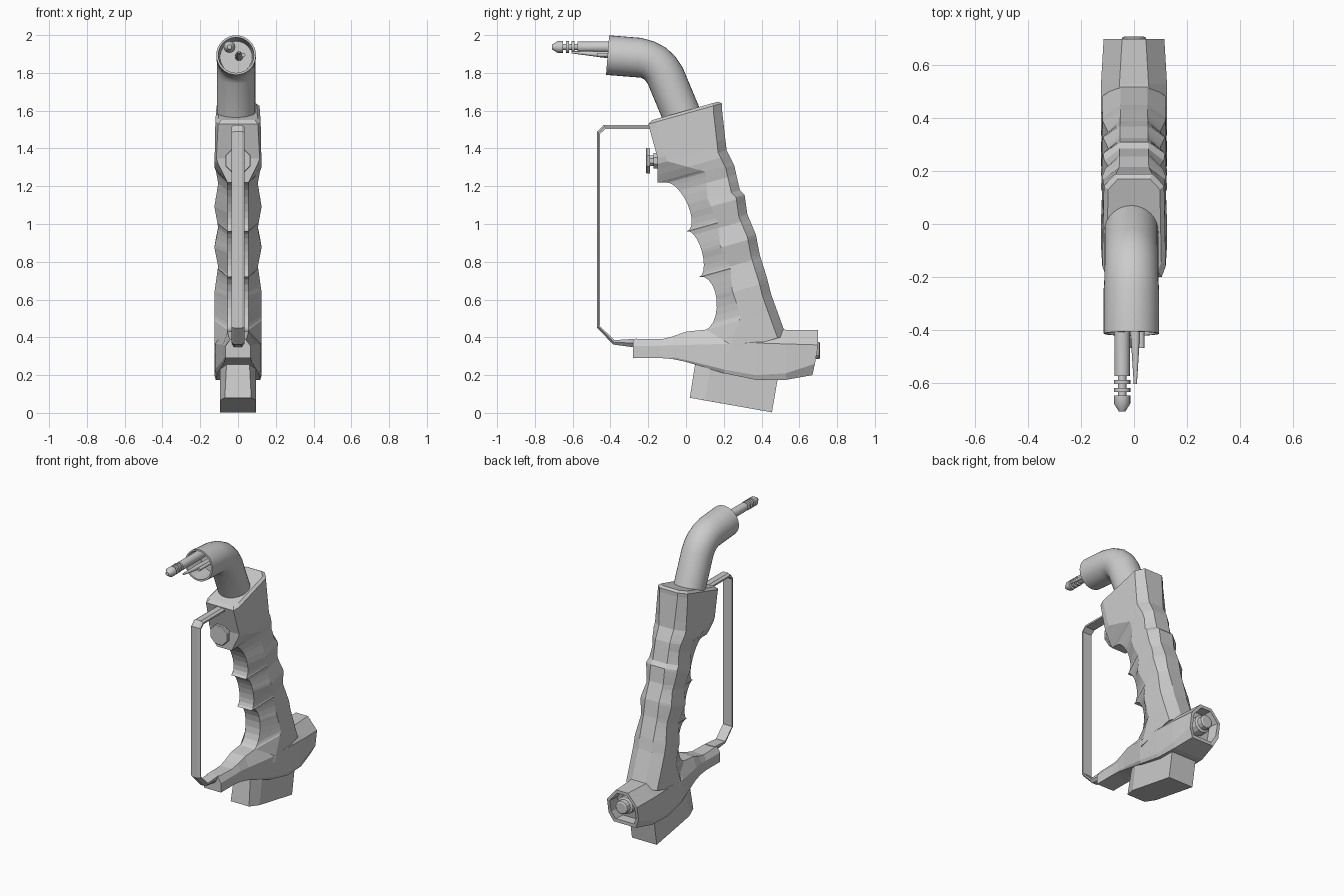
import bpy, bmesh, math
from mathutils import Vector, Matrix

if "Cube" in bpy.data.objects:
    bpy.data.objects.remove(bpy.data.objects["Cube"])


def loft(name, rings, smooth=False, closed=False):
    """Skin a list of equal-length rings; cap the ends unless closed."""
    bm = bmesh.new()
    vs = [[bm.verts.new(p) for p in r] for r in rings]
    n = len(rings[0])
    pairs = list(zip(vs, vs[1:])) + ([(vs[-1], vs[0])] if closed else [])
    for a, b in pairs:
        for i in range(n):
            j = (i + 1) % n
            bm.faces.new((a[i], a[j], b[j], b[i]))
    if not closed:
        bm.faces.new(vs[0])
        bm.faces.new(vs[-1])
    bmesh.ops.recalc_face_normals(bm, faces=bm.faces)
    me = bpy.data.meshes.new(name)
    bm.to_mesh(me)
    bm.free()
    ob = bpy.data.objects.new(name, me)
    bpy.context.collection.objects.link(ob)
    if smooth:
        bpy.ops.object.select_all(action='DESELECT')
        bpy.context.view_layer.objects.active = ob
        ob.select_set(True)
        bpy.ops.object.shade_smooth_by_angle(angle=math.radians(40))
    return ob


def mirror(half):
    return half + [(-x, y, z) for x, y, z in reversed(half)]


def lathe(name, profile, x, z, n=20, tilt=0.0, smooth=True, turn=0.0):
    """Turned part along y; profile = (radius, y), tilt = rise per unit y."""
    y0 = profile[0][1]
    rings = [[(x + r * math.cos(2 * math.pi * (i + turn) / n), y,
               z + tilt * (y - y0) + r * math.sin(2 * math.pi * (i + turn) / n))
              for i in range(n)] for r, y in profile]
    return loft(name, rings, smooth)


def interp(table, v):
    if v >= table[0][0]:
        return table[0][1]
    for (a, p), (b, q) in zip(table, table[1:]):
        if v >= b:
            return p + (q - p) * (a - v) / (a - b)
    return table[-1][1]


# Grip: tilted rings at height v, with z = v + 0.28 y
front = [(1.585, -.20), (1.39, -.15), (1.262, -.15)]
for v0, y0, v1, y1, bulge in ((1.25, -.11, .96, .005, .06),
                              (.96, .005, .70, .07, .047),
                              (.70, .07, .41, .10, .077)):
    for k in range(11):
        a = math.pi * k / 10
        t = (1 - math.cos(a)) / 2
        p = (v0 + (v1 - v0) * t, y0 + (y1 - y0) * t + bulge * math.sin(a))
        if abs(front[-1][0] - p[0]) > 1e-4:
            front.append(p)
front.append((.26, .10))
front_w = [(1.585, .105), (1.38, .115), (1.26, .055)]
mid_y = [(1.585, -.16), (1.36, -.10), (1.25, .10), (1.10, .115), (.96, .17),
         (.84, .18), (.70, .235), (.58, .245), (.43, .29), (.26, .22)]
mid_w = [(1.585, .12), (1.3, .125), (1.186, .105), (1.055, .125), (.93, .105),
         (.824, .125), (.71, .105), (.57, .125), (.26, .125)]
back = [(1.557, .19), (1.33, .215), (1.24, .255), (1.10, .285), (1.068, .31),
        (.96, .325), (.84, .37), (.73, .39), (.59, .43), (.504, .45), (.26, .53)]
back_w = [(1.585, .07), (1.3, .055), (.26, .05)]
levels = sorted({round(v, 4) for t in (front, mid_y, mid_w, back) for v, _ in t},
                reverse=True)
rings = []
for v in levels:
    yb = interp(back, v)
    half = [(interp(front_w, v), interp(front, v)),
            (interp(mid_w, v), interp(mid_y, v)),
            (interp(mid_w, v) * .95, yb - .045),
            (interp(back_w, v), yb)]
    rings.append(mirror([(x, y, v + .28 * y) for x, y in half]))
# bevelled top edge
rings.insert(0, [(x * .86, y * .9, z + .015 - .028 * y) for x, y, z in rings[0]])
loft("grip", rings)

# Base: stations along y = (y, z top, z bottom, top, side, bottom half widths, z1, z2)
base = [(-.28, .39, .29, .04, .066, .066, .355, .30),
        (-.13, .39, .29, .045, .066, .066, .355, .30),
        (-.07, .405, .285, .05, .07, .068, .36, .295),
        (.0, .43, .27, .055, .08, .072, .36, .28),
        (.20, .45, .21, .06, .12, .11, .365, .23),
        (.37, .45, .175, .07, .125, .118, .37, .20),
        (.53, .44, .175, .055, .125, .112, .365, .21),
        (.70, .44, .20, .045, .115, .085, .36, .26)]
rings = []
for y, zt, zb, wt, w, wb, z1, z2 in base:
    k = .22 if y > .6 else 0
    rings.append(mirror([(px, y - k * max(0, .34 - pz), pz) for px, pz in
                         ((wt, zt), (w, z1), (w, z2), (wb, zb))]))
# rear socket recess
rim = [(x * .82, y, .325 + (z - .325) * .82) for x, y, z in rings[-1]]
rings += [rim, [(x * .9, y - .07, z) for x, y, z in rim]]
loft("base", rings)
lathe("rear_stud", [(.06, .60), (.06, .665), (.045, .672), (.045, .705), (.035, .71)],
      0, .33, 12, smooth=False)

# Block below the base
loft("lower_block", [
    [(-.07, .02, .08), (.07, .02, .08), (.095, .10, .066), (.095, .455, .003),
     (-.095, .455, .003), (-.095, .10, .066)],
    [(-.06, .05, .27), (.06, .05, .27), (.095, .13, .25), (.095, .487, .19),
     (-.095, .487, .19), (-.095, .13, .25)]])

# Hand guard strip: outer and inner path, chamfered edges
outer = [(-.15, 1.525), (-.435, 1.525), (-.47, 1.49), (-.47, .45), (-.385, .362), (-.26, .345)]
inner = [(-.15, 1.503), (-.427, 1.503), (-.455, 1.478), (-.455, .458), (-.378, .385), (-.26, .393)]
rings = []
for (a, b), (c, d) in zip(outer, inner):
    m, n = (a + c) / 2, (b + d) / 2
    rings.append(mirror([(.02, a, b), (.035, m, n), (.035, c, d)]))
loft("hand_guard", rings)

# Trigger button
lathe("trigger_button", [(.068, -.212), (.073, -.207), (.073, -.19), (.03, -.19),
                         (.03, -.172), (.045, -.172), (.045, -.13)],
      0, 1.335, 8, smooth=False, turn=.5)

# Bent neck tube, hollow at the mouth
path = [(-.415, 1.894), (-.25, 1.881), (-.205, 1.871), (-.165, 1.85), (-.135, 1.822),
        (-.11, 1.785), (-.02, 1.57), (.01, 1.50)]


def circle(p, d, r, n=32):
    u = Vector((0, -d[1], d[0]))
    c = Vector((-.01, p[0], p[1]))
    return [c + r * (Vector((1, 0, 0)) * math.cos(2 * math.pi * i / n)
                     + u * math.sin(2 * math.pi * i / n)) for i in range(n)]


mouth = Vector((.997, -.079))
rings = [circle((-.27, 1.883), mouth, .085), circle(path[0], mouth, .094)]
for i, p in enumerate(path):
    d = (Vector(path[min(i + 1, len(path) - 1)]) - Vector(path[max(i - 1, 0)])).normalized()
    rings.append(circle(p, d, .105 if i < 2 else .102))
loft("neck_tube", rings, smooth=True)

# Ribbed probe and the two small pins in the mouth
profile = [(.03, -.26), (.029, -.575), (.016, -.575)]
for y in (-.59, -.62, -.65):
    profile += [(.016, y), (.031, y), (.031, y - .015), (.016, y - .015)]
profile[-2:] = [(.031, -.68), (.012, -.71)]
lathe("ribbed_probe", profile, -.045, 1.937)
lathe("long_pin", [(.022, -.26), (.018, -.42), (.006, -.605)], .005, 1.885, 12, tilt=-.07)
lathe("short_pin", [(.011, -.26), (.011, -.47)], .028, 1.895, 12)
